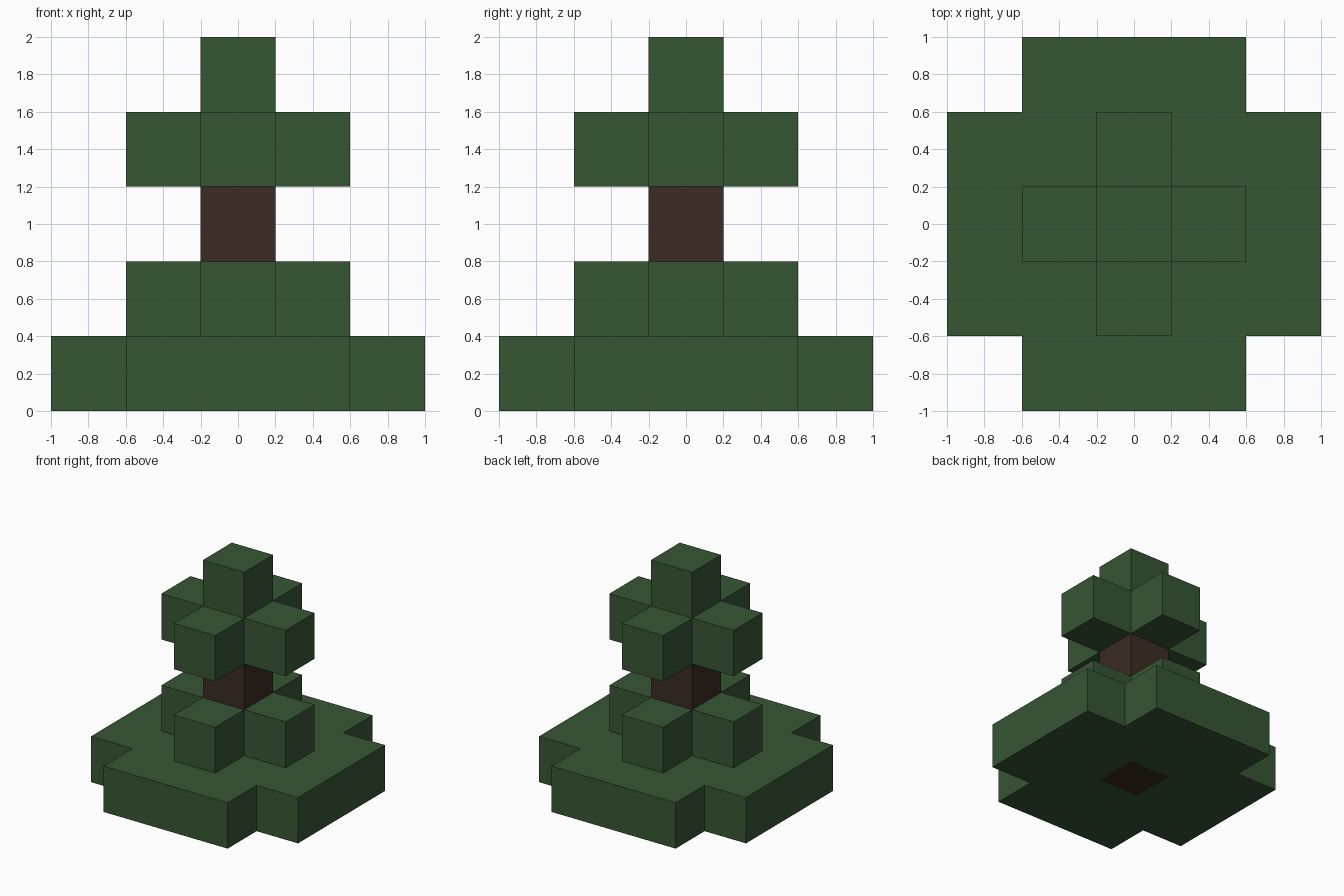
import bpy
import bmesh

CELL = 0.4  # edge length of one block

default = bpy.data.objects.get("Cube")
if default:
    bpy.data.objects.remove(default, do_unlink=True)


def make_material(name, colour):
    mat = bpy.data.materials.new(name)
    mat.use_nodes = True
    mat.diffuse_color = colour
    mat.node_tree.nodes["Principled BSDF"].inputs["Base Color"].default_value = colour
    return mat


def make_layer(name, keep, level, height, mat):
    """Raise every grid cell (i, j) accepted by keep into one flat-faced prism."""
    bm = bmesh.new()
    span = range(-2, 3)
    corners = ((-0.5, -0.5), (0.5, -0.5), (0.5, 0.5), (-0.5, 0.5))
    for i in span:
        for j in span:
            if keep(abs(i), abs(j)):
                bm.faces.new([bm.verts.new(((i + u) * CELL, (j + v) * CELL, level * CELL))
                              for u, v in corners])
    bmesh.ops.remove_doubles(bm, verts=bm.verts[:], dist=0.001)
    raised = bmesh.ops.extrude_face_region(bm, geom=bm.faces[:], use_keep_orig=True)
    top = [g for g in raised["geom"] if isinstance(g, bmesh.types.BMVert)]
    bmesh.ops.translate(bm, verts=top, vec=(0, 0, height * CELL))
    bmesh.ops.recalc_face_normals(bm, faces=bm.faces[:])
    mesh = bpy.data.meshes.new(name)
    bm.to_mesh(mesh)
    bm.free()
    mesh.materials.append(mat)
    obj = bpy.data.objects.new(name, mesh)
    bpy.context.collection.objects.link(obj)


leaf = make_material("leaf_green", (0.037, 0.093, 0.034, 1))
bark = make_material("bark_brown", (0.045, 0.025, 0.017, 1))


# Layer shapes, leaving the middle open where the trunk passes
def centre(i, j):
    return i + j == 0


def small_ring(i, j):
    return i + j == 1


def wide_ring(i, j):
    return 0 < i + j < 4


# Trunk and the leaf tiers around it
make_layer("trunk", centre, 0, 4, bark)
make_layer("base_leaves", wide_ring, 0, 1, leaf)
make_layer("lower_leaves", small_ring, 1, 1, leaf)
make_layer("upper_leaves", small_ring, 3, 1, leaf)
make_layer("top_leaves", centre, 4, 1, leaf)
